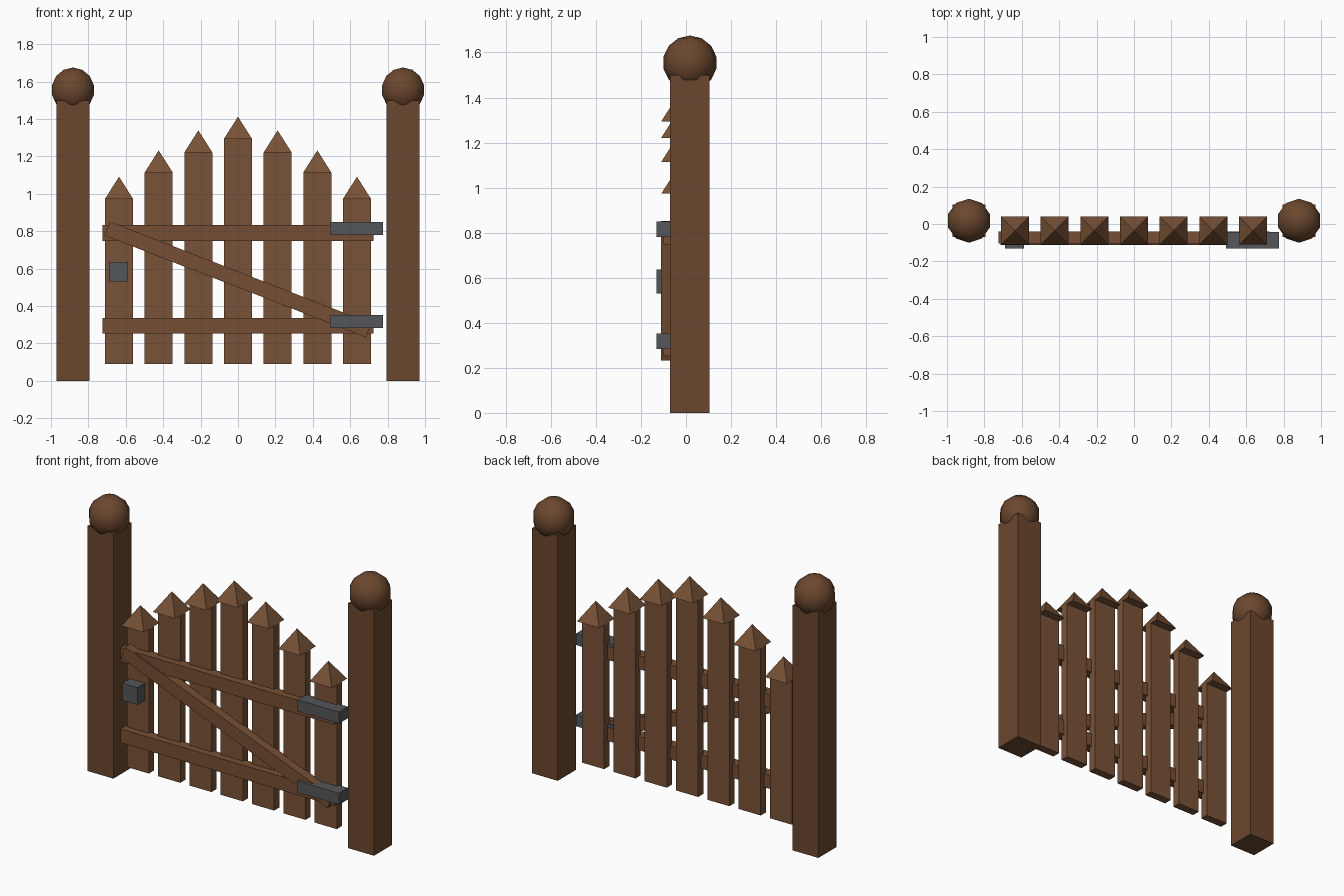
import bpy, math

if "Cube" in bpy.data.objects:
    bpy.data.objects.remove(bpy.data.objects["Cube"])


def material(name, rgb):
    m = bpy.data.materials.new(name)
    m.diffuse_color = (*rgb, 1)
    m.use_nodes = True
    m.node_tree.nodes["Principled BSDF"].inputs["Base Color"].default_value = m.diffuse_color
    return m


POST = material("dark_wood", (0.147, 0.063, 0.027))
WOOD = material("picket_wood", (0.19, 0.085, 0.038))
RAIL = material("rail_wood", (0.18, 0.078, 0.034))
METAL = material("iron", (0.09, 0.094, 0.102))


def finish(name, mat):
    o = bpy.context.object
    o.name = name
    o.data.materials.append(mat)
    return o


def box(name, mat, x, y, z, tilt=0):
    """Box from (min, max) ranges, optionally tilted about y."""
    r = (x, y, z)
    bpy.ops.mesh.primitive_cube_add(size=1, location=[(a + b) / 2 for a, b in r])
    o = finish(name, mat)
    o.scale = [b - a for a, b in r]
    bpy.ops.object.transform_apply(location=False, rotation=False, scale=True)
    o.rotation_euler.y = tilt
    return o


# Posts with ball finials
for side, s in (("left", -1), ("right", 1)):
    cx = 0.8825 * s
    box(f"post_{side}", POST, (cx - 0.0875, cx + 0.0875), (-0.07, 0.105), (0, 1.5))
    bpy.ops.mesh.primitive_uv_sphere_add(segments=10, ring_count=7, radius=0.1205,
                                         location=(cx, 0.0175, 1.5545))
    finish(f"post_ball_{side}", POST)
    bpy.ops.object.shade_smooth()

# Pickets with pyramid tips, rising to the middle
tops = [1.294, 1.221, 1.114, 0.973]
for i in range(-3, 4):
    x, top = i * 0.212, tops[abs(i)]
    box(f"picket_{i + 4}", WOOD, (x - 0.075, x + 0.075), (-0.06, -0.01), (0.09, top))
    bpy.ops.mesh.primitive_cone_add(vertices=4, radius1=0.075 * math.sqrt(2), radius2=0,
                                    depth=0.118, location=(x, -0.035, top + 0.059),
                                    rotation=(0, 0, math.pi / 4))
    finish(f"picket_tip_{i + 4}", WOOD)

# Rails and hinges
for level, z, hz in (("lower", 0.294, 0.318), ("upper", 0.79, 0.815)):
    box(f"rail_{level}", RAIL, (-0.725, 0.725), (-0.103, -0.04), (z - 0.042, z + 0.042))
    box(f"hinge_{level}", METAL, (0.493, 0.775), (-0.13, -0.043), (hz - 0.035, hz + 0.035))

# Diagonal brace
box("brace", RAIL, (-0.75, 0.75), (-0.112, -0.053), (0.502, 0.582), math.radians(21.3))

# Latch
box("latch", METAL, (-0.69, -0.587), (-0.132, -0.06), (0.531, 0.636))
